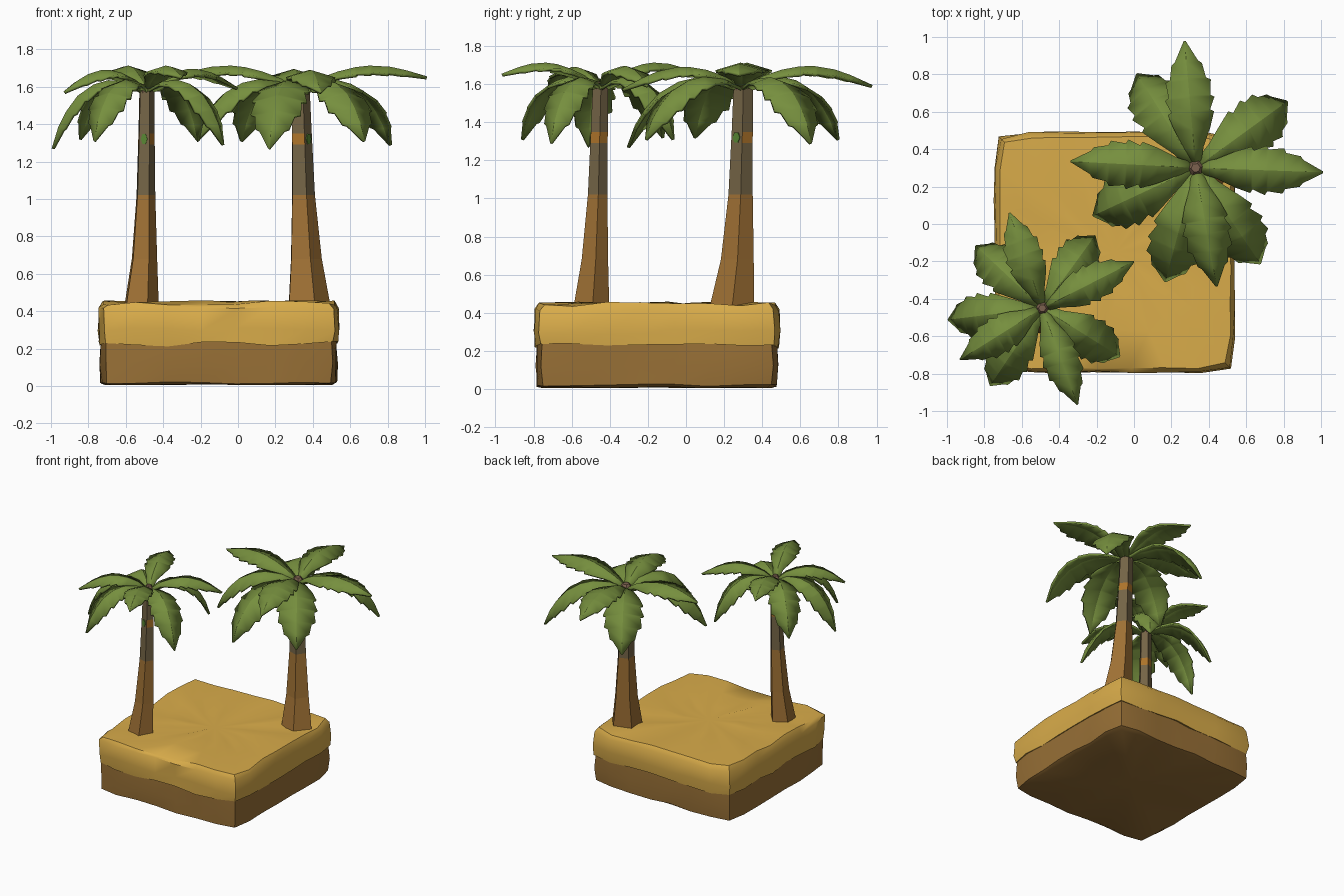
import bpy, bmesh, math, random
from mathutils import Vector, Matrix

if "Cube" in bpy.data.objects:
    bpy.data.objects.remove(bpy.data.objects["Cube"])

random.seed(4)


def mat(name, r, g, b):
    m = bpy.data.materials.new(name)
    lin = [((c / 255 + 0.055) / 1.055) ** 2.4 for c in (r, g, b)]
    m.diffuse_color = (*lin, 1)
    m.use_nodes = True
    m.node_tree.nodes["Principled BSDF"].inputs["Base Color"].default_value = m.diffuse_color
    return m


SAND = mat("sand", 217, 172, 74)
DIRT = mat("dirt brown", 152, 112, 54)
BARK = mat("lower bark", 158, 112, 52)
GREY = mat("upper bark", 116, 100, 70)
ORANGE = mat("orange band", 172, 115, 42)
LEAF = mat("leaf green", 118, 143, 62)
SPOT = mat("moss green", 88, 135, 52)
CORE = mat("crown brown", 124, 97, 78)


def finish(name, bm, mats, angle=None):
    bmesh.ops.recalc_face_normals(bm, faces=bm.faces)
    me = bpy.data.meshes.new(name)
    bm.to_mesh(me)
    bm.free()
    ob = bpy.data.objects.new(name, me)
    bpy.context.collection.objects.link(ob)
    for m in mats:
        me.materials.append(m)
    if angle:
        bpy.context.view_layer.objects.active = ob
        ob.select_set(True)
        bpy.ops.object.shade_smooth_by_angle(angle=math.radians(angle))
        ob.select_set(False)
    return ob


def loft(bm, rings, cap_start=True, cap_end=True):
    """Join rings of points into a closed skin; returns the face rows."""
    vs = [[bm.verts.new(p) for p in r] for r in rings]
    rows = []
    for a, b in zip(vs, vs[1:]):
        n = len(a)
        rows.append([bm.faces.new((a[i], a[(i + 1) % n], b[(i + 1) % n], b[i])) for i in range(n)])
    for ring, do in ((vs[0], cap_start), (vs[-1], cap_end)):
        if do:
            c = bm.verts.new(sum((v.co for v in ring), Vector()) / len(ring))
            for i in range(len(ring)):
                bm.faces.new((ring[i], ring[(i + 1) % len(ring)], c))
    return rows


# ---- sandy block: rounded square rings with small random waves
CX, CY, N = -0.103, -0.152, 7


def square_ring(half, z, wave_z, wave_r=0.006):
    pts = []
    for k in range(4):
        for i in range(N):
            u = -1 + 2 * i / N
            f = half / (1 + abs(u) ** 16) ** (1 / 16)
            f += random.uniform(-wave_r, wave_r)
            p = Matrix.Rotation(k * math.pi / 2, 3, 'Z') @ Vector((u * f, -f, 0))
            pts.append((p.x + CX, p.y + CY, z + random.uniform(-wave_z, wave_z)))
    return pts


bm = bmesh.new()
loft(bm, [square_ring(0.60, 0.008, 0.004), square_ring(0.628, 0.018, 0.008),
          square_ring(0.632, 0.12, 0.01), square_ring(0.625, 0.26, 0.0)])
finish("dirt_block", bm, [DIRT], 40)

bm = bmesh.new()
loft(bm, [square_ring(0.60, 0.24, 0.0), square_ring(0.636, 0.225, 0.014),
          square_ring(0.643, 0.30, 0.012), square_ring(0.638, 0.41, 0.012),
          square_ring(0.618, 0.445, 0.012), square_ring(0.42, 0.447, 0.012),
          square_ring(0.2, 0.445, 0.008)])
finish("sand_layer", bm, [SAND], 40)

# ---- frond data: half widths with saw-tooth steps, and two spines (t, reach, height)
WIDTHS = [(0, .02), (.15, .042), (.3, .078), (.42, .1), (.44, .084), (.55, .107), (.57, .09),
          (.69, .098), (.71, .078), (.83, .066), (.85, .05), (1, .004)]
RAISED = [(0, 0, 1.58), (.2, .2, 1.665), (.5, .5, 1.715), (.75, .75, 1.705), (1, 1, 1.655)]
DROOP = [(0, 0, 1.58), (.19, .25, 1.64), (.37, .5, 1.635), (.59, .75, 1.55),
         (.78, .91, 1.43), (1, 1, 1.29)]
# angle in degrees, length, raised?, change in tip height
FRONDS = [(109, .54, 1, 0), (137, .49, 0, .03), (187, .51, 0, -.02), (212, .52, 1, -.08),
          (236, .50, 0, .02), (290, .55, 1, 0), (328, .49, 0, 0), (27, .55, 1, -.06),
          (54, .48, 0, .02)]


def spine(path, t):
    for (t0, r0, z0), (t1, r1, z1) in zip(path, path[1:]):
        if t <= t1:
            k = (t - t0) / (t1 - t0)
            return Vector((r0 + (r1 - r0) * k, 0, z0 + (z1 - z0) * k))
    return Vector((path[-1][1], 0, path[-1][2]))


def frond(name, centre, angle, length, raised, dz, scale):
    path = RAISED if raised else DROOP
    wide = scale * (1.0 if raised else 1.15)
    rot = Matrix.Rotation(angle, 3, 'Z')

    def at(t):
        p = spine(path, t)
        return Vector((p.x * length, 0, p.z + dz * t * t))

    bm = bmesh.new()
    rows = []
    for t, w in WIDTHS:
        w *= wide
        p = at(t)
        tan = (at(min(1, t + .06)) - at(max(0, t - .06))).normalized()
        nor = Vector((-tan.z, 0, tan.x))
        pts = [p + Vector((0, s * w, 0)) - nor * (0.3 * w * abs(s)) for s in (-1, 0, 1)]
        rows.append([bm.verts.new(rot @ q + centre) for q in pts])
    for a, b in zip(rows, rows[1:]):
        for i in (0, 1):
            bm.faces.new((a[i], b[i], b[i + 1], a[i + 1]))
    ob = finish(name, bm, [LEAF], 25)
    # recalculated normals of an open sheet may point down; keep the sheet facing up
    if sum(f.normal.z for f in ob.data.polygons) < 0:
        ob.data.flip_normals()
    mod = ob.modifiers.new("thickness", 'SOLIDIFY')
    mod.thickness = 0.016
    mod.offset = -1


# trunk rings: height, lean x, lean y, radius
TRUNK = [(.42, -.033, -.05, .1), (.68, -.015, -.03, .073), (1.02, -.006, -.015, .054),
         (1.29, -.003, -.008, .048), (1.35, -.002, -.006, .047), (1.59, 0, 0, .043)]


def tree(name, x, y, turn, scale):
    rot = Matrix.Rotation(turn, 3, 'Z')
    centre = Vector((x, y, 0))

    def place(px, py, z):
        return rot @ Vector((px * scale, py * scale, z)) + centre

    # five-sided trunk, coloured by height
    bm = bmesh.new()
    rings = [[place(cx + r * math.cos(math.radians(5 + 72 * i)),
                    cy + r * math.sin(math.radians(5 + 72 * i)), z) for i in range(5)]
             for z, cx, cy, r in TRUNK]
    rows = loft(bm, rings)
    for f in bm.faces:
        f.material_index = 1 if f.calc_center_median().z > 1.02 else 0
    for i in (0, 1, 2, 4):
        rows[3][i].material_index = 2
    finish(name + "_trunk", bm, [BARK, GREY, ORANGE])

    # mossy spot on the front face of the trunk
    bm = bmesh.new()
    a = math.radians(-103)
    out, side = Vector((math.cos(a), math.sin(a))), Vector((-math.sin(a), math.cos(a)))
    plates = []
    for d in (.036, .043):
        plates.append([place(*(out * d + side * .018 * math.cos(k * math.pi / 3)
                               + Vector((-.003, -.007))), 1.32 + .03 * math.sin(k * math.pi / 3))
                       for k in range(6)])
    loft(bm, plates)
    finish(name + "_moss_spot", bm, [SPOT])

    # crown core
    bm = bmesh.new()
    loft(bm, [[place(r * math.cos(k * math.tau / 6), r * math.sin(k * math.tau / 6), z)
               for k in range(6)] for r, z in ((.03, 1.54), (.042, 1.58), (.02, 1.615))])
    finish(name + "_crown_core", bm, [CORE])

    for i, (ang, length, raised, dz) in enumerate(FRONDS):
        frond(f"{name}_frond_{i + 1}", centre, math.radians(ang) + turn,
              length * scale, raised, dz, scale)


tree("small_palm", -0.49, -0.45, 0, 1.0)
tree("large_palm", 0.33, 0.30, math.radians(68), 1.24)
